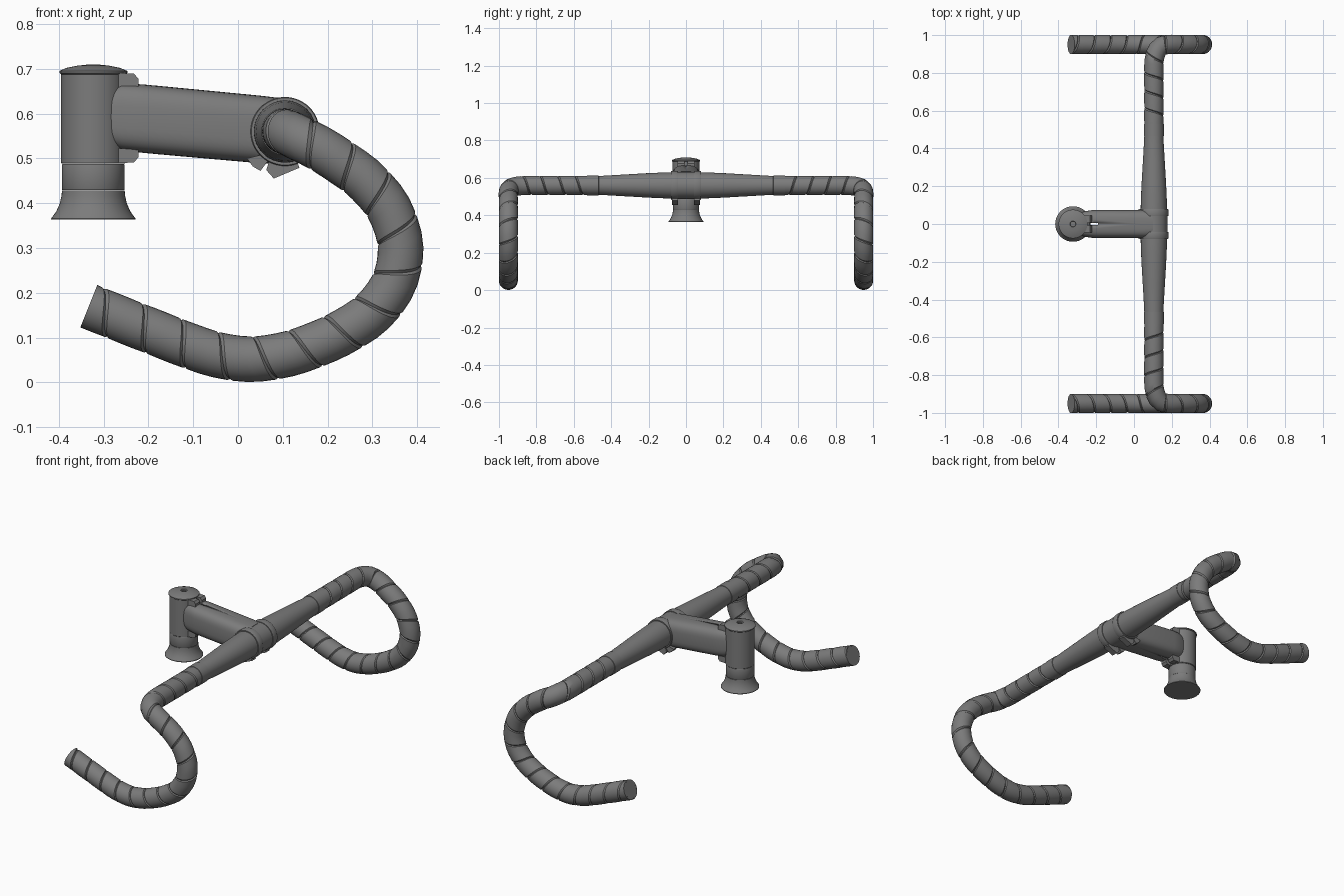
import bpy, bmesh, math
from mathutils import Vector, Matrix

cube = bpy.data.objects.get("Cube")
if cube:
    bpy.data.objects.remove(cube)

gray = bpy.data.materials.new("mid_gray")
gray.use_nodes = True
gray.diffuse_color = (0.2, 0.2, 0.2, 1)
gray.node_tree.nodes["Principled BSDF"].inputs["Base Color"].default_value = gray.diffuse_color

BAR = Vector((0.105, 0, 0.56))      # bar axis
STEER_X = -0.323                    # steerer axis


def finish(name, bm, angle=35):
    bmesh.ops.remove_doubles(bm, verts=bm.verts, dist=1e-5)
    bmesh.ops.recalc_face_normals(bm, faces=bm.faces)
    mesh = bpy.data.meshes.new(name)
    bm.to_mesh(mesh)
    bm.free()
    mesh.materials.append(gray)
    mesh.shade_smooth()
    mesh.set_sharp_from_angle(angle=math.radians(angle))
    obj = bpy.data.objects.new(name, mesh)
    bpy.context.collection.objects.link(obj)
    return obj


def skin(name, rings, close=False, caps=True, angle=35):
    """Join rings of points into a surface."""
    bm = bmesh.new()
    rows = [[bm.verts.new(p) for p in ring] for ring in rings]
    n = len(rows[0])
    pairs = list(zip(rows, rows[1:] + rows[:1] if close else rows[1:]))
    for a, b in pairs:
        for i in range(n):
            j = (i + 1) % n
            bm.faces.new((a[i], a[j], b[j], b[i]))
    if caps and not close:
        bm.faces.new(rows[0])
        bm.faces.new(rows[-1])
    return finish(name, bm, angle)


def lathe(name, profile, origin, axis="Z", close=False, n=48):
    """Turn (radius, height) points about an axis through origin."""
    rings = []
    for r, h in profile:
        ring = []
        for i in range(n):
            a = math.tau * i / n
            c, s = r * math.cos(a), r * math.sin(a)
            ring.append(Vector(origin) + Vector((c, s, h) if axis == "Z" else (c, h, s)))
        rings.append(ring)
    return skin(name, rings, close)


def prism(name, outline, y0, y1):
    """Extrude an x-z outline from y0 to y1."""
    return skin(name, [[(x, y, z) for x, z in outline] for y in (y0, y1)])


def mirror_y(obj):
    obj.modifiers.new("Mirror", "MIRROR").use_axis = (False, True, False)


# Centre line of the taped half: straight top, corner, then the drop
BX, BZ = BAR.x, BAR.z
keys = [Vector(p) for p in [
    (BX, -0.48, BZ), (BX, -0.6, BZ), (BX, -0.72, BZ), (BX, -0.84, BZ), (0.112, -0.895, 0.557),
    (0.135, -0.936, 0.546), (0.175, -0.95, 0.526), (0.23, -0.95, 0.492), (0.29, -0.95, 0.446),
    (0.34, -0.95, 0.382), (0.363, -0.95, 0.30), (0.347, -0.95, 0.22), (0.295, -0.95, 0.152),
    (0.21, -0.95, 0.1), (0.11, -0.95, 0.063), (0.02, -0.95, 0.052), (-0.07, -0.95, 0.068),
    (-0.2, -0.95, 0.117), (-0.333, -0.95, 0.17)]]
ext = [2 * keys[0] - keys[1]] + keys + [2 * keys[-1] - keys[-2]]
path = []
for p0, p1, p2, p3 in zip(ext, ext[1:], ext[2:], ext[3:]):
    for k in range(10):
        t = k / 10
        path.append(p1 + 0.5 * t * (p2 - p0 + t * (2 * p0 - 5 * p1 + 4 * p2 - p3
                                                   + t * (3 * (p1 - p2) + p3 - p0))))
path.append(keys[-1])

# Frames carried along the path without twist
dist, frames, normal = [0], [], Vector((1, 0, 0))
for i, p in enumerate(path):
    tan = (path[min(i + 1, len(path) - 1)] - path[max(i - 1, 0)]).normalized()
    normal = (normal - tan * normal.dot(tan)).normalized()
    frames.append((normal.copy(), tan.cross(normal)))
    if i:
        dist.append(dist[-1] + (p - path[i - 1]).length)
LENGTH = dist[-1]


def tube_point(s, angle, r):
    s = min(max(s, 0), LENGTH)
    i = max(k for k in range(len(dist) - 1) if dist[k] <= s)
    f = (s - dist[i]) / (dist[i + 1] - dist[i])
    n, b = (u.lerp(v, f).normalized() for u, v in zip(frames[i], frames[i + 1]))
    return path[i].lerp(path[i + 1], f) + r * (n * math.cos(angle) + b * math.sin(angle))


# Inner tube with end plug
steps = 90
core = skin("drop_tube", [[tube_point(LENGTH * k / steps, math.tau * a / 24, 0.0455)
                           for a in range(24)] for k in range(steps + 1)])
mirror_y(core)

# Tape wound as a spiral ribbon with grooved edges
PITCH, SEG = 0.093, 28
ribbon = [(0, 0.0455), (0.05, 0.0505), (0.35, 0.051), (0.65, 0.051), (0.93, 0.0505), (1, 0.0455)]
bm = bmesh.new()
previous = None
for k in range(-SEG, int(LENGTH / PITCH * SEG) + SEG):
    row = [bm.verts.new(tube_point((k / SEG + u) * PITCH, math.tau * k / SEG, r)) for u, r in ribbon]
    if previous:
        for i in range(len(row) - 1):
            bm.faces.new((previous[i], previous[i + 1], row[i + 1], row[i]))
    previous = row
bmesh.ops.dissolve_degenerate(bm, dist=1e-5, edges=bm.edges)
mirror_y(finish("bar_tape", bm))

# Bulged centre of the bar and the tape collars
half = [(0.05, 0.5), (0.051, 0.45), (0.058, 0.33), (0.065, 0.21), (0.069, 0.12), (0.07, 0.05)]
lathe("bar_centre", half + [(r, -h) for r, h in reversed(half)], BAR, "Y")
collar = lathe("tape_collar", [(0.045, 0.465), (0.053, 0.467), (0.053, 0.53), (0.045, 0.532)],
               (BX, 0, BZ), "Y", close=True)
mirror_y(collar)

# Stem arm with rounded section
rings = []
for x, low, high, w in [(-0.31, 0.535, 0.65, 0.05), (-0.26, 0.518, 0.668, 0.068),
                        (-0.21, 0.512, 0.665, 0.075), (0.05, 0.489, 0.640, 0.075),
                        (0.1, 0.488, 0.634, 0.07)]:
    mid, h = (low + high) / 2, (high - low) / 2
    ring = []
    for i in range(40):
        c, s = math.cos(math.tau * i / 40), math.sin(math.tau * i / 40)
        ring.append((x, w * math.copysign(abs(c) ** 0.6, c), mid + h * math.copysign(abs(s) ** 0.6, s)))
    rings.append(ring)
arm = skin("stem_arm", rings)

# Clamp slot through the arm
slot = prism("slot_cutter", [(-0.235, 0.4), (-0.19, 0.4), (-0.19, 0.8), (-0.235, 0.8)], -0.005, 0.005)
slot.hide_render = True
slot.hide_viewport = True
cut = arm.modifiers.new("Slot", "BOOLEAN")
cut.object = slot
cut.operation = "DIFFERENCE"

# Steerer clamp, top cap, spacer and flared cover
base = (STEER_X, 0, 0)
lathe("steerer_clamp", [(0.07, 0.488), (0.072, 0.49), (0.072, 0.69)], base)
lathe("top_cap", [(0.07, 0.686), (0.076, 0.691), (0.076, 0.695), (0.06, 0.702), (0.035, 0.707),
                  (0.016, 0.709), (0.014, 0.7)], base)
lathe("cap_bolt", [(0.009, 0.698), (0.009, 0.706), (0.005, 0.706), (0.005, 0.7)], base, n=12)
lathe("spacer", [(0.069, 0.429), (0.07, 0.431), (0.07, 0.484), (0.069, 0.487)], base)
lathe("flared_cover", [(0.094, 0.363), (0.094, 0.366), (0.083, 0.381), (0.075, 0.399), (0.071, 0.416),
                       (0.07, 0.428)], base)

# Bolt lugs behind the steerer
for label, z in (("upper", 0.677), ("lower", 0.503)):
    d = 1 if label == "upper" else -1
    lug = prism(label + "_steerer_lug", [(-0.27, z - 0.02 * d), (-0.222, z - 0.016 * d), (-0.222, z),
                (-0.232, z + 0.012 * d), (-0.27, z + 0.014 * d)], 0.008, 0.045)
    mirror_y(lug)

# Bar clamp: inner sleeve, two bands and their bolt ears
lathe("clamp_sleeve", [(0.066, -0.042), (0.0725, -0.042), (0.0725, 0.042), (0.066, 0.042)], BAR, "Y", close=True)
band = lathe("clamp_band", [(0.06, 0.042), (0.076, 0.042), (0.077, 0.046), (0.077, 0.076),
                            (0.075, 0.08), (0.06, 0.08)], BAR, "Y", close=True)
mirror_y(band)
ear = prism("front_clamp_ear", [(0.07, 0.495), (0.063, 0.474), (0.08, 0.455), (0.137, 0.479), (0.13, 0.5)], 0.042, 0.076)
mirror_y(ear)
ear = prism("rear_clamp_ear", [(0.02, 0.5), (0.033, 0.482), (0.05, 0.472), (0.066, 0.493), (0.06, 0.51)], 0.042, 0.076)
mirror_y(ear)
